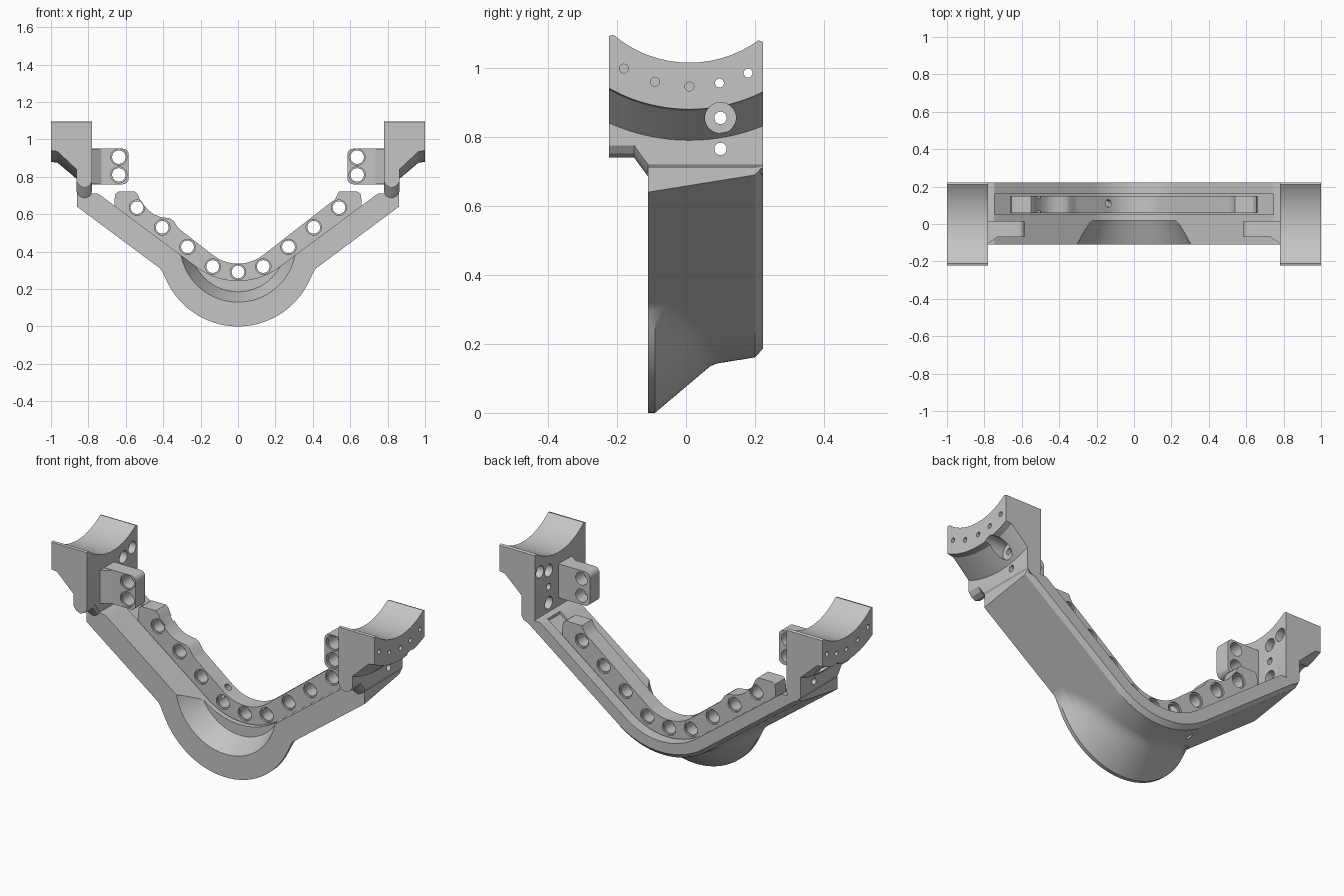
import bpy, bmesh, math
from mathutils import Vector

if "Cube" in bpy.data.objects:
    bpy.data.objects.remove(bpy.data.objects["Cube"])

grey = bpy.data.materials.new("satin grey")
grey.diffuse_color = (0.56, 0.56, 0.56, 1)
grey.use_nodes = True
grey.node_tree.nodes["Principled BSDF"].inputs["Base Color"].default_value = grey.diffuse_color


def make(name, verts, faces):
    bm = bmesh.new()
    vs = [bm.verts.new(v) for v in verts]
    for f in faces:
        bm.faces.new([vs[i] for i in f])
    bmesh.ops.recalc_face_normals(bm, faces=bm.faces)
    me = bpy.data.meshes.new(name)
    bm.to_mesh(me)
    bm.free()
    me.materials.append(grey)
    ob = bpy.data.objects.new(name, me)
    bpy.context.collection.objects.link(ob)
    return ob


def loft(name, sections, strip=False):
    """Join closed sections; strip caps pair point i with its opposite."""
    n = len(sections[0])
    verts = [p for s in sections for p in s]
    faces = []
    for k in range(len(sections) - 1):
        a, b = k * n, (k + 1) * n
        faces += [(a + i, a + (i + 1) % n, b + (i + 1) % n, b + i) for i in range(n)]
    for base in (0, (len(sections) - 1) * n):
        if strip:
            faces += [(base + i, base + i + 1, base + n - 2 - i, base + n - 1 - i)
                      for i in range(n // 2 - 1)]
        else:
            faces.append(tuple(base + i for i in range(n)))
    return make(name, verts, faces)


def band(name, xs, ys, low, high):
    """Solid between two height functions of (x, y)."""
    return loft(name, [[(x, y, low(x, y)) for x in xs] +
                       [(x, y, high(x, y)) for x in reversed(xs)] for y in ys], True)


def rod(p, q, r1, r2=None, n=32):
    p, q = Vector(p), Vector(q)
    rot = (q - p).to_track_quat('Z', 'Y')
    ring = lambda c, r: [c + rot @ Vector((r * math.cos(2 * math.pi * i / n),
                                           r * math.sin(2 * math.pi * i / n), 0)) for i in range(n)]
    return loft("cutter", [ring(p, r1), ring(q, r1 if r2 is None else r2)])


def cut(target, cutter):
    cutter.hide_render = True
    m = target.modifiers.new("cut", 'BOOLEAN')
    m.operation, m.solver, m.object = 'DIFFERENCE', 'EXACT', cutter
    bpy.context.view_layer.objects.active = target
    bpy.ops.object.modifier_apply(modifier=m.name)
    bpy.data.objects.remove(cutter)


def vee(x, z0, slope, r):
    """V line with a rounded bottom of radius r."""
    c = math.cos(math.atan(slope))
    x, xt = abs(x), r * math.sin(math.atan(slope))
    return z0 + slope * x if x > xt else z0 + r / c - math.sqrt(r * r - x * x)


def lerp_table(x, table):
    for (xa, za), (xb, zb) in zip(table, table[1:]):
        if xa <= x <= xb:
            return za + (zb - za) * (x - xa) / (xb - xa)


def body_low(x, y):
    v = vee(x, 0.05 * (min(y, 0.2) + 0.11) / 0.31, 0.744, 0.45)
    r = 0.42 - max(0, y + 0.09) * 0.135 / 0.16
    # Belly circle, continued steeply upward past its widest point
    b = 0.42 - math.sqrt(r * r - x * x) if abs(x) < r else 0.42 + 3 * (abs(x) - r)
    k = 0.002 + 0.045 * min(1, abs(x) / 0.3)
    h = max(k - abs(v - b), 0) / k
    return min(v, b) - h * h * k / 4 + (0.025 if y > 0.21 else 0)


def inner(x):
    return min(vee(x, 0.154, 0.744, 0.37), 0.71)


# V-shaped body with a tapered round belly at the front
N = 140
xs = [0.86 * (i / (N / 2) - 1) for i in range(N + 1)]
body = band("v_body", xs, [-0.11, -0.09, -0.06, -0.03, 0, 0.025, 0.05, 0.07, 0.09, 0.2, 0.223],
            body_low, lambda x, y: inner(x))
# Conical recess in the belly
cut(body, rod((0, -0.13, 0.44), (0, 0.02, 0.44), 0.319, 0.255, 96))
# Shallow slot that holds the rib
slot_xs = [0.745 * (i / 40 - 1) for i in range(81)]
cut(body, band("cutter", slot_xs, [0.05, 0.16],
               lambda x, y: inner(x) - 0.015, lambda x, y: inner(x) + 0.1))

# Drilled rib: stepped right end, scalloped left end
RIGHT = [(0.5, 0.665), (0.515, 0.675), (0.53, 0.7), (0.54, 0.72), (0.64, 0.72),
         (0.655, 0.71), (0.66, 0.68)]
LEFT = [(-0.66, 0.68), (-0.655, 0.71), (-0.64, 0.72), (-0.55, 0.72), (-0.535, 0.705),
        (-0.525, 0.68), (-0.5, 0.645), (-0.475, 0.618), (-0.45, 0.6), (-0.42, 0.587),
        (-0.4, 0.583), (-0.365, 0.578), (-0.345, 0.565), (-0.32, 0.528)]


def rib_high(x, y):
    if x >= 0.5:
        return lerp_table(x, RIGHT)
    if x <= -0.32:
        return lerp_table(x, LEFT)
    return vee(x, 0.277, 0.778, 0.22)


rib_xs = [p[0] for p in LEFT] + [-0.32 + 0.82 * i / 60 for i in range(1, 60)] + [p[0] for p in RIGHT]
rib = band("drilled_rib", rib_xs, [0.06, 0.15], lambda x, y: inner(x) - 0.04, rib_high)
HOLES = [(0, 0.291)] + [(s * 0.135 * k, 0.32 + 0.105 * (k - 1)) for k in range(1, 5) for s in (1, -1)]
for x, z in HOLES:
    cut(rib, rod((x, 0, z), (x, 0.3, z), 0.034))
    cut(rib, rod((x, 0.05, z), (x, 0.07, z), 0.041))
    cut(rib, rod((x, 0.14, z), (x, 0.16, z), 0.041))
# Slanted drain hole through rib and body
for part in (rib, body):
    cut(part, rod((-0.11, 0.11, 0.42), (-0.42, 0.11, 0.02), 0.02))


def arc(y, r):
    return 1.355 - math.sqrt(r * r - (y - 0.01) ** 2)


PAD_YS = [-0.223, -0.21, -0.19, -0.17, -0.15, -0.13, -0.11] + \
         [-0.11 + 0.03 * i for i in range(1, 11)] + [0.21, 0.223]


def pad_section(s, y):
    top = arc(y, 0.34) - (0.015 if abs(y) > 0.215 else 0)
    b = 0.74 if y <= -0.15 else max(0.685, 0.74 - (y + 0.15) * 1.4)
    pts = [(0.78, top), (1, top), (1, arc(y, 0.475)), (0.965, arc(y, 0.48)),
           (0.864, arc(y, 0.565)), (0.864, b + 0.035),
           (0.848, b + 0.012), (0.82, b), (0.792, b + 0.012), (0.78, b + 0.035)]
    return [(s * x, y, z) for x, z in pts]


for s, side in ((1, "right"), (-1, "left")):
    # Curved end pad with its post
    pad = loft(side + "_curved_pad", [pad_section(s, y) for y in PAD_YS])
    # Row of small holes along the outer band
    for y, z, deep in ((-0.18, 0.998, 0.93), (-0.09, 0.96, 0.93), (0.01, 0.946, 0.93),
                       (0.097, 0.956, 0.7), (0.18, 0.985, 0.7)):
        cut(pad, rod((s * deep, y, z), (s * 1.1, y, z), 0.013, n=16))
    # Spot face and through holes
    cut(pad, rod((s * 0.88, 0.1, 0.855), (s * 1.1, 0.1, 0.855), 0.045))
    for z in (0.855, 0.765):
        cut(pad, rod((s * 0.7, 0.1, z), (s * 1.1, 0.1, z), 0.018, n=20))
    # Counterbores on the inner face
    for y, z in ((0.1, 0.945), (0.178, 0.968), (0.1, 0.765)):
        cut(pad, rod((s * 0.7, y, z), (s * 0.82, y, z), 0.034))

    # Inner tab with rounded corners and two holes
    outline = [(0.785, 0.76), (0.785, 0.95)]
    for cz, a0 in ((0.92, 90), (0.79, 180)):
        outline += [(0.615 + 0.03 * math.cos(math.radians(a0 + 15 * k)),
                     cz + 0.03 * math.sin(math.radians(a0 + 15 * k))) for k in range(7)]
    tab = loft(side + "_tab", [[(s * x, y, z) for x, z in outline] for y in (-0.07, 0.015)])
    for z in (0.905, 0.81):
        cut(tab, rod((s * 0.637, -0.2, z), (s * 0.637, 0.2, z), 0.036))
        cut(tab, rod((s * 0.637, -0.2, z), (s * 0.637, -0.06, z), 0.043))
    # Flared root of the tab
    loft(side + "_tab_root", [[(s * x, y, z) for x, y in
                               ((0.73, -0.07), (0.785, -0.108), (0.785, 0.0), (0.73, 0.0))]
                              for z in (0.762, 0.948)])

bpy.ops.object.select_all(action='SELECT')
bpy.context.view_layer.objects.active = body
bpy.ops.object.shade_smooth_by_angle(angle=math.radians(28))
